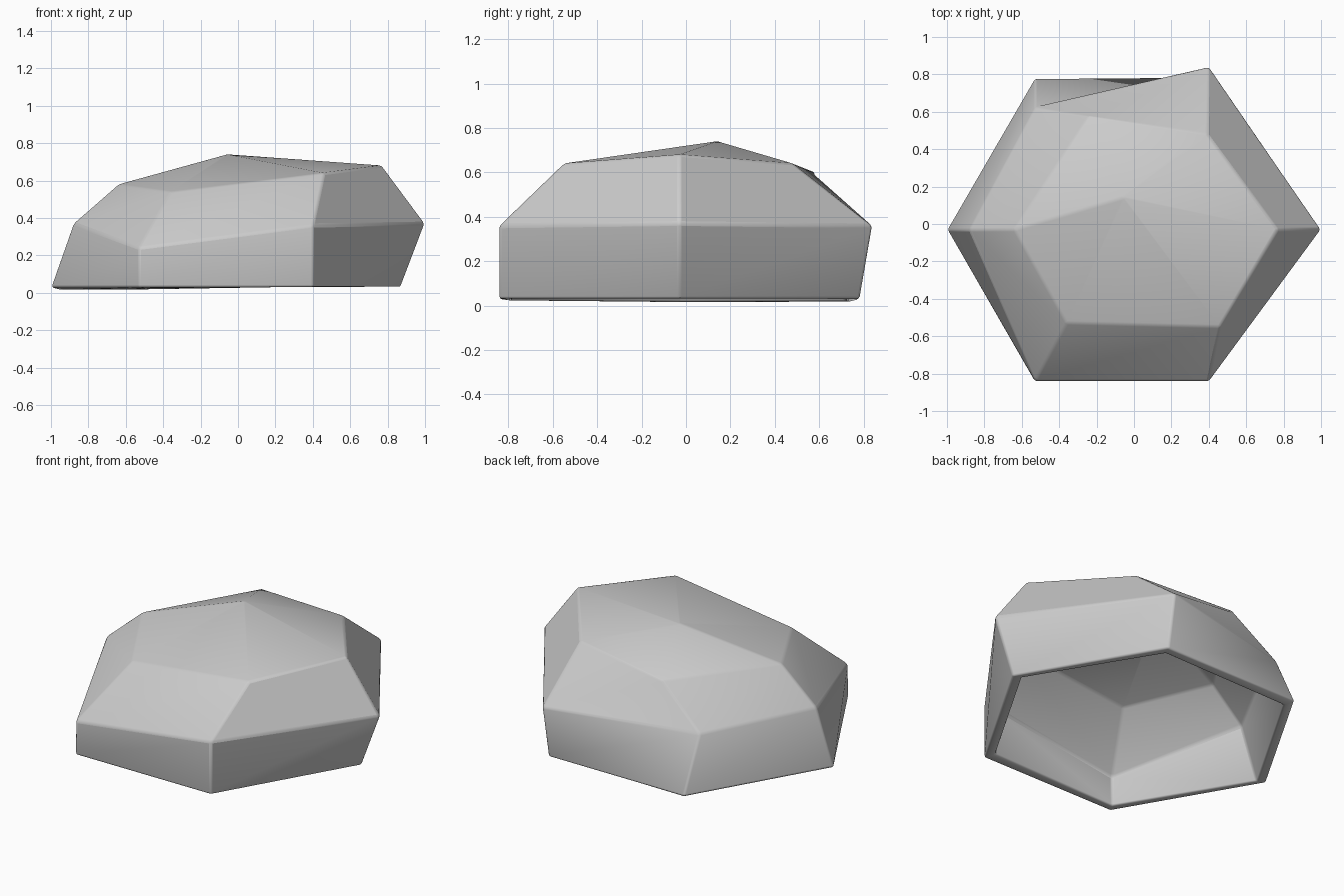
import bpy, bmesh

if "Cube" in bpy.data.objects:
    bpy.data.objects.remove(bpy.data.objects["Cube"])

# Hexagonal rings, counter-clockwise from the right-hand corner
base = [(0.87, -0.03, 0.03), (0.40, 0.78, 0.03), (-0.53, 0.78, 0.03),
        (-1.0, -0.03, 0.03), (-0.53, -0.84, 0.03), (0.40, -0.84, 0.03)]
waist = [(1.0, -0.03, 0.37), (0.40, 0.84, 0.36), (-0.53, 0.62, 0.36),
         (-0.88, -0.03, 0.37), (-0.53, -0.84, 0.24), (0.40, -0.84, 0.36)]
shoulder = [(0.77, -0.03, 0.68), (0.39, 0.48, 0.64), (-0.24, 0.58, 0.60),
            (-0.64, -0.03, 0.58), (-0.36, -0.53, 0.54), (0.46, -0.55, 0.64)]
peak = (-0.06, 0.14, 0.74)

# Rock shell: stacked rings closed by a fan, open underneath
bm = bmesh.new()
rings = [[bm.verts.new(p) for p in ring] for ring in (base, waist, shoulder)]
top = bm.verts.new(peak)
for i in range(6):
    j = (i + 1) % 6
    for lo, hi in zip(rings, rings[1:]):
        bm.faces.new((lo[i], lo[j], hi[j], hi[i]))
    bm.faces.new((rings[2][i], rings[2][j], top))
mesh = bpy.data.meshes.new("rock_shell")
bm.to_mesh(mesh)
bm.free()
rock = bpy.data.objects.new("rock_shell", mesh)
bpy.context.collection.objects.link(rock)

# Wall thickness and softly rounded edges
wall = rock.modifiers.new("wall", 'SOLIDIFY')
wall.thickness = 0.06
wall.offset = -1
wall.use_even_offset = True
edge = rock.modifiers.new("edge", 'BEVEL')
edge.width = 0.012
edge.segments = 2
edge.limit_method = 'ANGLE'
edge.angle_limit = 0.35

bpy.context.view_layer.objects.active = rock
rock.select_set(True)
bpy.ops.object.shade_smooth_by_angle(angle=0.6)
